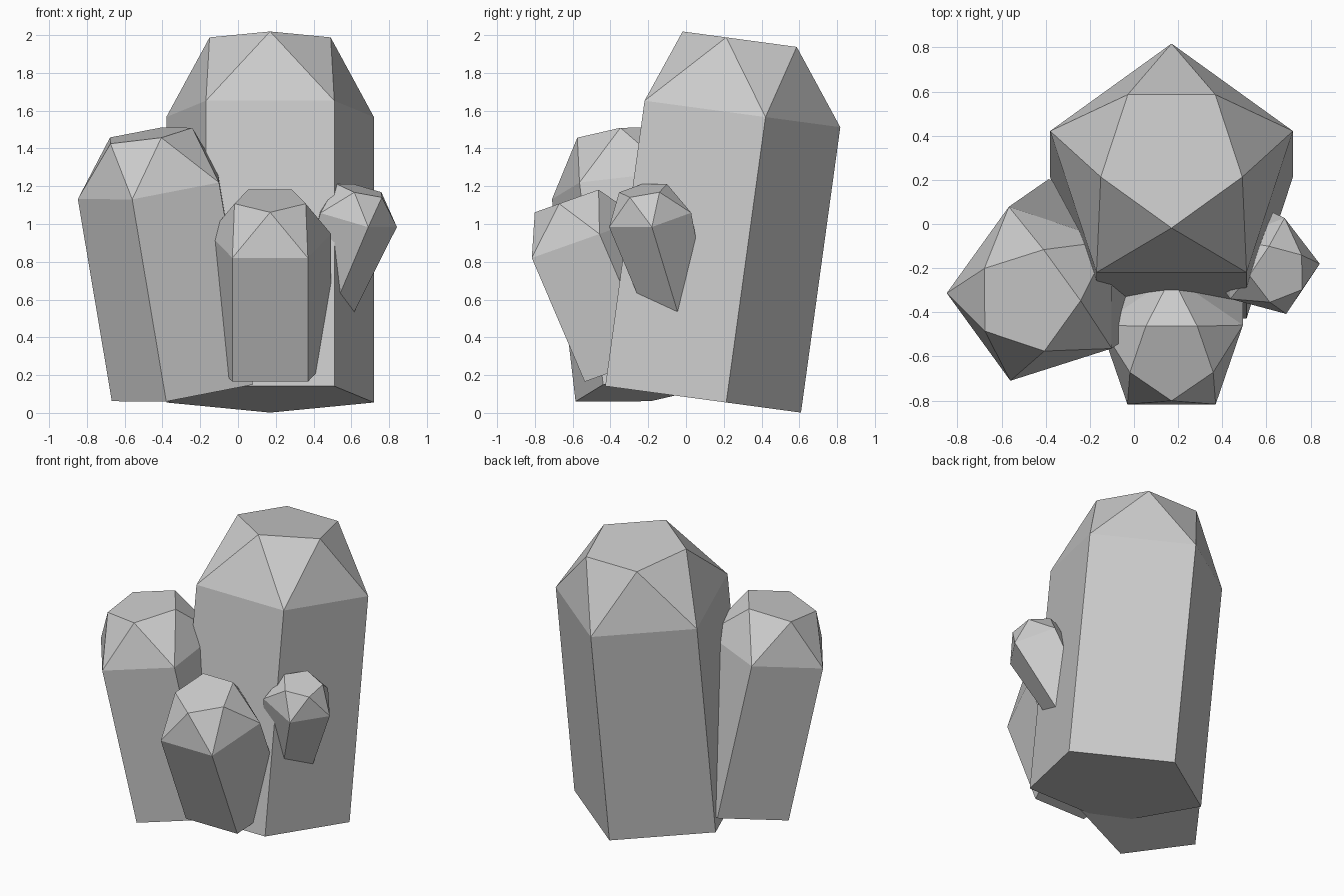
import bpy, bmesh, math
from mathutils import Vector

if "Cube" in bpy.data.objects:
    bpy.data.objects.remove(bpy.data.objects["Cube"])

grey = bpy.data.materials.new("stone_grey")
grey.diffuse_color = (0.6, 0.6, 0.6, 1)
grey.use_nodes = True
grey.node_tree.nodes["Principled BSDF"].inputs["Base Color"].default_value = grey.diffuse_color


def crystal(name, base, ring, cap, normal, corner, r, base_scale=1.0):
    """Five-sided shaft from base to ring, closed by a twisted, flat-topped cap."""
    n = Vector(normal).normalized()
    u = Vector(corner)
    u = (u - n * u.dot(n)).normalized()      # direction of one shaft corner
    v = n.cross(u)
    bm = bmesh.new()

    def pentagon(centre, radius, turn):
        verts = []
        for i in range(5):
            a = math.radians(72 * i + turn)
            verts.append(bm.verts.new(
                Vector(centre) + (u * math.cos(a) + v * math.sin(a)) * radius))
        return verts

    low = pentagon(base, r * base_scale, 0)
    mid = pentagon(ring, r, 0)
    top = pentagon(cap, r * 0.583, 36)
    bm.faces.new(low[::-1])
    bm.faces.new(top)
    for i in range(5):
        j = (i + 1) % 5
        bm.faces.new((low[i], low[j], mid[j], mid[i]))
        bm.faces.new((mid[i], mid[j], top[i]))
        bm.faces.new((top[i], mid[j], top[j]))
    bmesh.ops.recalc_face_normals(bm, faces=bm.faces)
    mesh = bpy.data.meshes.new(name)
    bm.to_mesh(mesh)
    bm.free()
    mesh.materials.append(grey)
    obj = bpy.data.objects.new(name, mesh)
    bpy.context.collection.objects.link(obj)


# Tall central crystal
crystal("main_crystal", (0.17, 0.036, 0.079), (0.17, 0.244, 1.59), (0.17, 0.316, 1.974),
        (0, 0.134, 0.991), (0, 1, 0), 0.578)
# Medium crystal on the left
crystal("left_crystal", (-0.256, -0.192, 0.126), (-0.436, -0.317, 1.196), (-0.482, -0.345, 1.472),
        (-0.154, -0.115, 0.981), (-0.124, -0.393, -0.066), 0.417)
# Short crystal leaning forward
crystal("front_crystal", (0.17, -0.277, 0.257), (0.17, -0.557, 0.912), (0.17, -0.614, 1.128),
        (0, -0.334, 0.943), (0, 1, 0), 0.34)
# Small tapered crystal growing out of the right side
crystal("right_crystal", (0.396, -0.017, 0.45), (0.616, -0.194, 1.038), (0.654, -0.225, 1.18),
        (0.238, -0.163, 0.957), (0.074, -0.216, -0.058), 0.232, 0.7)
